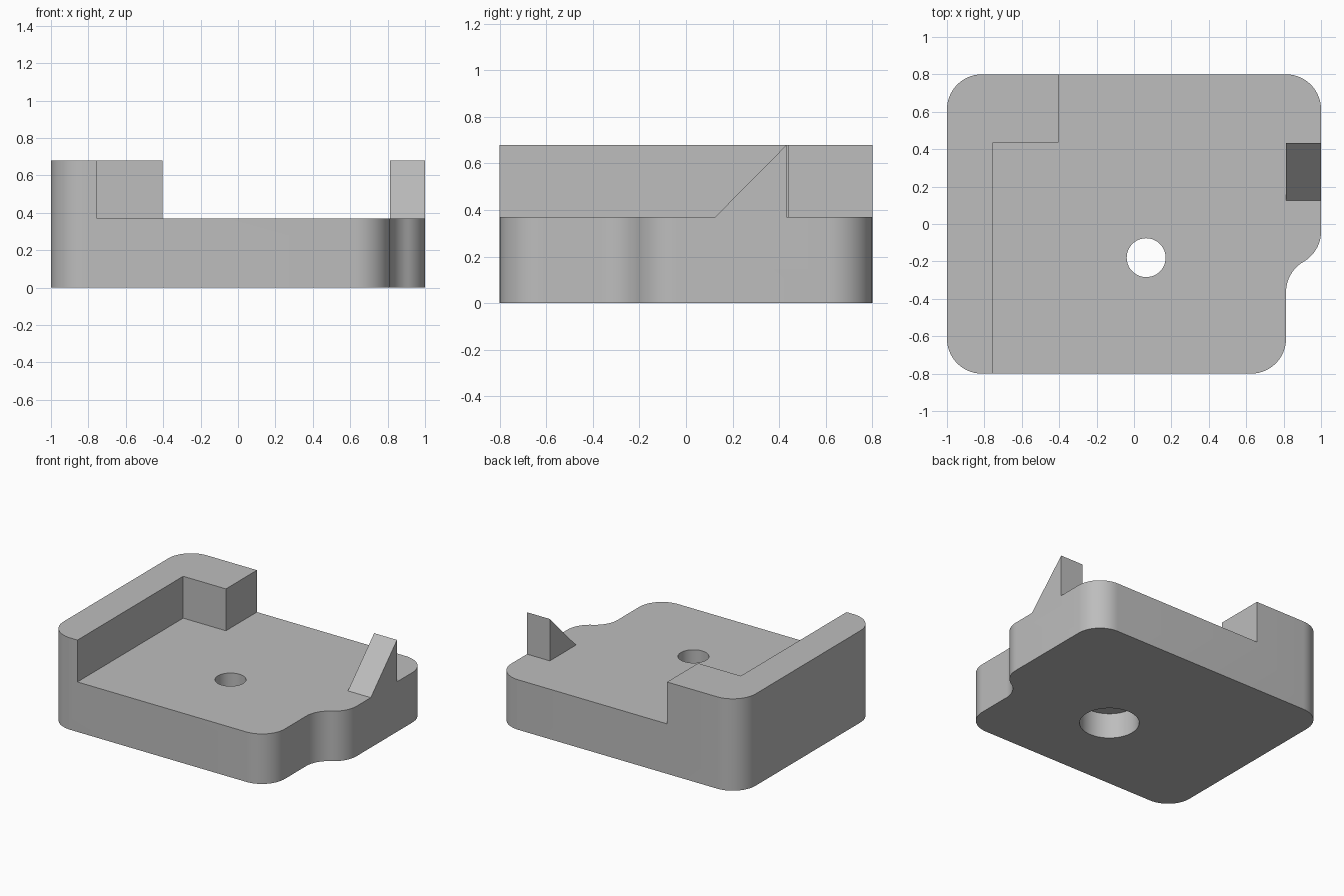
import bpy, bmesh, math

if "Cube" in bpy.data.objects:
    bpy.data.objects.remove(bpy.data.objects["Cube"])

R = 0.187                     # outline fillet radius
FLOOR, TOP = 0.37, 0.68       # plate surface and wall top
NOTCH = 1 - R                 # x of the recessed right side

grey = bpy.data.materials.new("plain_grey")
grey.diffuse_color = (0.51, 0.51, 0.51, 1)
grey.use_nodes = True
grey.node_tree.nodes["Principled BSDF"].inputs["Base Color"].default_value = grey.diffuse_color


def arc(cx, cy, r, a0, a1, n=14):
    """Points along an arc, angles in degrees."""
    return [(cx + r * math.cos(math.radians(a0 + (a1 - a0) * i / n)),
             cy + r * math.sin(math.radians(a0 + (a1 - a0) * i / n)))
            for i in range(n + 1)]


def prism(name, points, lo, hi, axis="z"):
    """Extrude a closed profile along z, or a (y, z) profile along x."""
    place = (lambda p, h: (p[0], p[1], h)) if axis == "z" else (lambda p, h: (h, p[0], p[1]))
    bm = bmesh.new()
    low = [bm.verts.new(place(p, lo)) for p in points]
    high = [bm.verts.new(place(p, hi)) for p in points]
    bm.faces.new(low)
    bm.faces.new(high)
    for i in range(len(points)):
        j = (i + 1) % len(points)
        bm.faces.new((low[i], low[j], high[j], high[i]))
    bmesh.ops.recalc_face_normals(bm, faces=bm.faces)
    mesh = bpy.data.meshes.new(name)
    bm.to_mesh(mesh)
    bm.free()
    mesh.materials.append(grey)
    obj = bpy.data.objects.new(name, mesh)
    bpy.context.collection.objects.link(obj)
    return obj


def combine(target, tool, operation):
    """Apply a boolean and remove the tool object."""
    tool.hide_render = True
    mod = target.modifiers.new("shape", "BOOLEAN")
    mod.operation, mod.solver, mod.object = operation, "EXACT", tool
    bpy.context.view_layer.objects.active = target
    bpy.ops.object.modifier_apply(modifier=mod.name)
    bpy.data.objects.remove(tool)


# Block outline: rounded corners with an S-shaped step on the right side
step_y = -0.04
outline = (arc(-1 + R, -0.8 + R, R, 180, 270)
           + arc(NOTCH - R, -0.8 + R, R, 270, 360)
           + arc(1, step_y - R * math.sqrt(3), R, 180, 120)
           + arc(NOTCH, step_y, R, -60, 0)[1:]
           + arc(1 - R, 0.8 - R, R, 0, 90)
           + arc(-1 + R, 0.8 - R, R, 90, 180))
block = prism("base_block", outline, 0, TOP)

# Lower the floor, leaving the L-shaped wall
floor_area = [(-0.755, -1), (1.2, -1), (1.2, 1), (-0.405, 1), (-0.405, 0.437), (-0.755, 0.437)]
combine(block, prism("floor_cutter", floor_area, FLOOR, 1), "DIFFERENCE")

# Stepped hole: narrow through bore and wide recess underneath
hole = (0.065, -0.18)
combine(block, prism("bore_cutter", arc(*hole, 0.104, 0, 360, 48)[:-1], -0.1, 1), "DIFFERENCE")
combine(block, prism("recess_cutter", arc(*hole, 0.2, 0, 360, 64)[:-1], -0.1, 0.187), "DIFFERENCE")

# Ramp wedge on the right edge
ramp = [(0.125, 0.3), (0.432, 0.3), (0.432, TOP), (0.125, FLOOR)]
combine(block, prism("ramp_wedge", ramp, NOTCH, 1, "x"), "UNION")

# Smooth the rounded walls, keep edges crisp
bpy.ops.object.select_all(action="DESELECT")
block.select_set(True)
bpy.context.view_layer.objects.active = block
bpy.ops.object.shade_smooth_by_angle(angle=math.radians(30))
